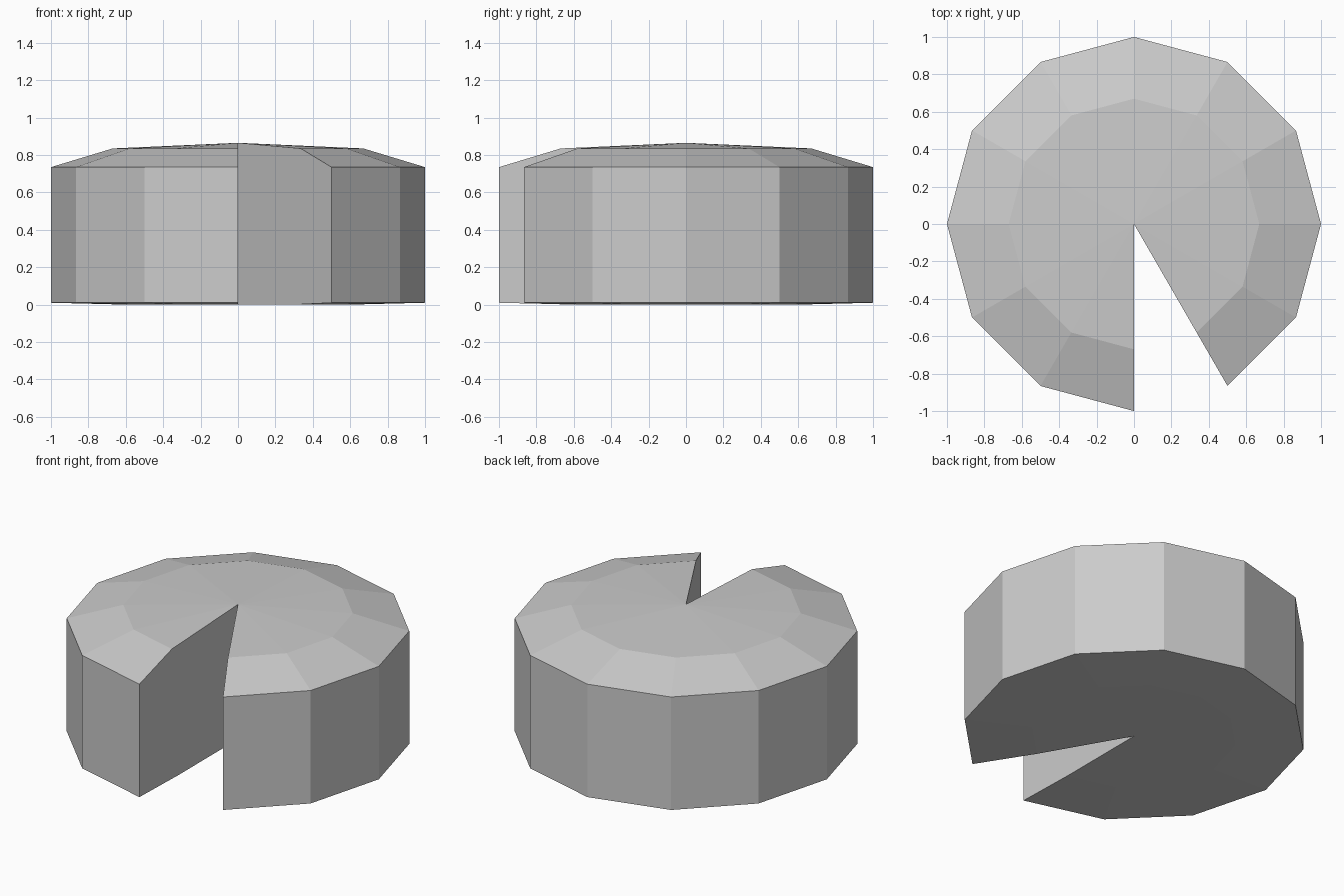
import bpy
import bmesh
from math import radians
from mathutils import Matrix, Vector

cube = bpy.data.objects.get("Cube")
if cube:
    bpy.data.objects.remove(cube, do_unlink=True)

# One plain grey for the whole body
grey = bpy.data.materials.new("light_grey")
grey.use_nodes = True
colour = (0.6, 0.6, 0.6, 1)
grey.diffuse_color = colour
grey.node_tree.nodes["Principled BSDF"].inputs["Base Color"].default_value = colour

# Half section (radius, height) from bottom centre to top centre
PROFILE = [(0, 0), (0.6, 0), (1, 0.01), (1, 0.735), (0.67, 0.835), (0, 0.865)]
SIDES = 12
STEP = 360 / SIDES
START = -60            # the missing wedge lies just before this angle
SWEEP = 360 - STEP


def section(bm, angle):
    turn = Matrix.Rotation(radians(angle), 3, "Z")
    return [bm.verts.new(turn @ Vector((r, 0, z))) for r, z in PROFILE]


bm = bmesh.new()

# Flat cut faces on both sides of the wedge
for angle in (START, START + SWEEP):
    bm.faces.new(section(bm, angle))

# Outer skin: the section swept around, leaving one segment open
ring = section(bm, START)
edges = [bm.edges.new(pair) for pair in zip(ring, ring[1:])]
bmesh.ops.spin(bm, geom=ring + edges, cent=(0, 0, 0), axis=(0, 0, 1),
               angle=radians(SWEEP), steps=SIDES - 1)
bmesh.ops.remove_doubles(bm, verts=bm.verts, dist=0.0005)
bmesh.ops.recalc_face_normals(bm, faces=bm.faces)

mesh = bpy.data.meshes.new("cut_wheel")
bm.to_mesh(mesh)
bm.free()
mesh.materials.append(grey)
wheel = bpy.data.objects.new("cut_wheel", mesh)
bpy.context.collection.objects.link(wheel)
